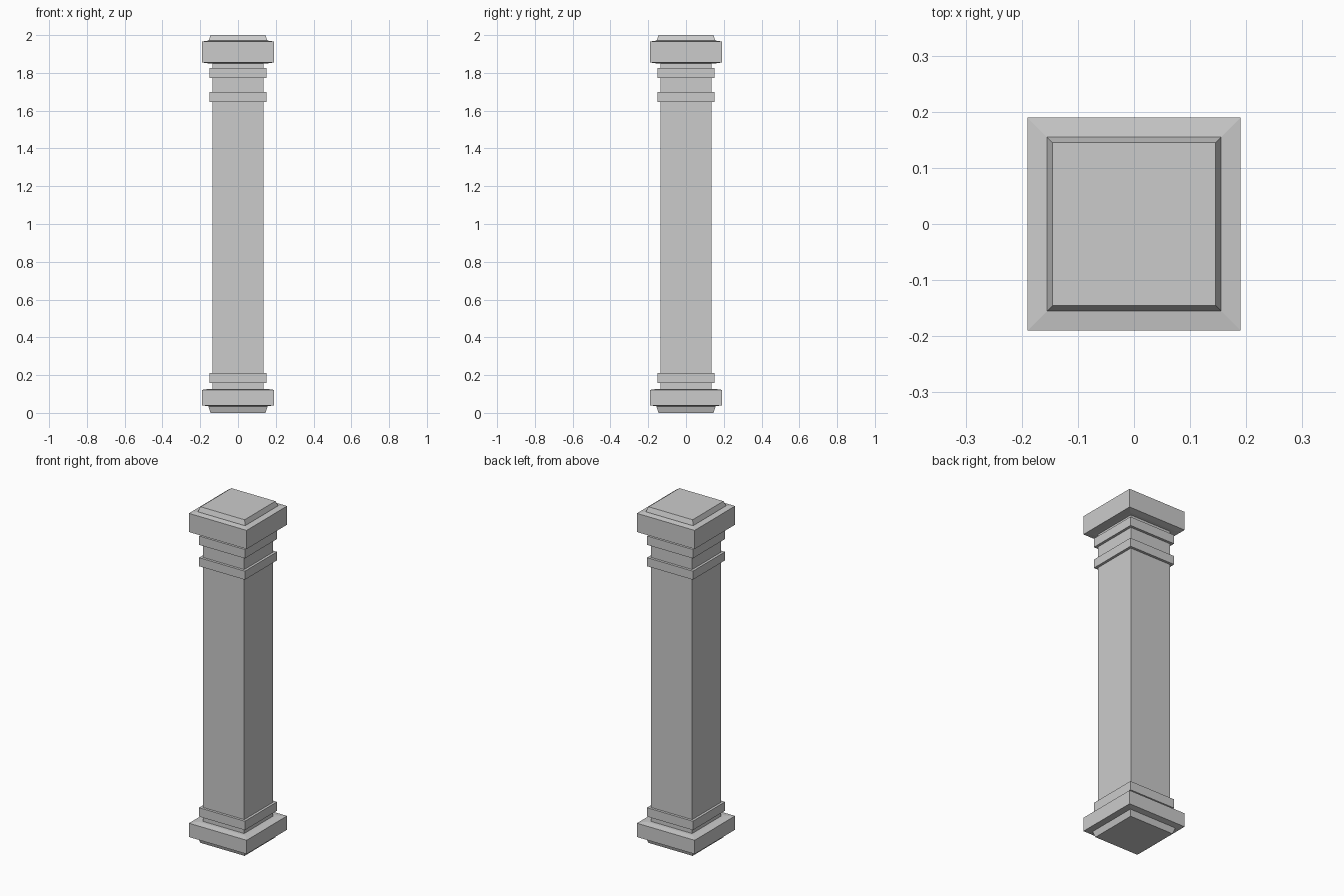
import bpy
import bmesh

if "Cube" in bpy.data.objects:
    bpy.data.objects.remove(bpy.data.objects["Cube"])

stone = bpy.data.materials.new("grey_stone")
stone.use_nodes = True
colour = (0.6, 0.6, 0.6, 1)
stone.diffuse_color = colour
stone.node_tree.nodes["Principled BSDF"].inputs["Base Color"].default_value = colour


def square_part(name, profile):
    """Stack square rings of (half width, height) into a closed solid."""
    bm = bmesh.new()
    rings = []
    for half, z in profile:
        corners = ((-1, -1), (1, -1), (1, 1), (-1, 1))
        rings.append([bm.verts.new((half * x, half * y, z)) for x, y in corners])
    for low, high in zip(rings, rings[1:]):
        for i in range(4):
            j = (i + 1) % 4
            bm.faces.new((low[i], low[j], high[j], high[i]))
    bm.faces.new(rings[0][::-1])
    bm.faces.new(rings[-1])
    mesh = bpy.data.meshes.new(name)
    bm.to_mesh(mesh)
    bm.free()
    mesh.materials.append(stone)
    obj = bpy.data.objects.new(name, mesh)
    bpy.context.collection.objects.link(obj)


# Square shaft and its raised bands
square_part("shaft", [(0.136, 0.1), (0.136, 1.87)])
for name, low, high in (("base_band", 0.157, 0.21),
                        ("lower_neck_band", 1.647, 1.698),
                        ("upper_neck_band", 1.774, 1.827)):
    square_part(name, [(0.151, low), (0.151, high)])

# Base and capital blocks with faintly sloped ledges
for name, low, high in (("base_block", 0.04, 0.122), ("capital_block", 1.855, 1.966)):
    square_part(name, [(0.155, low - 0.005), (0.19, low),
                       (0.19, high), (0.155, high + 0.005)])

# Chamfered foot and top slabs
square_part("foot_slab", [(0.145, 0), (0.155, 0.03), (0.155, 0.04)])
square_part("top_slab", [(0.155, 1.96), (0.155, 1.973), (0.145, 2)])
